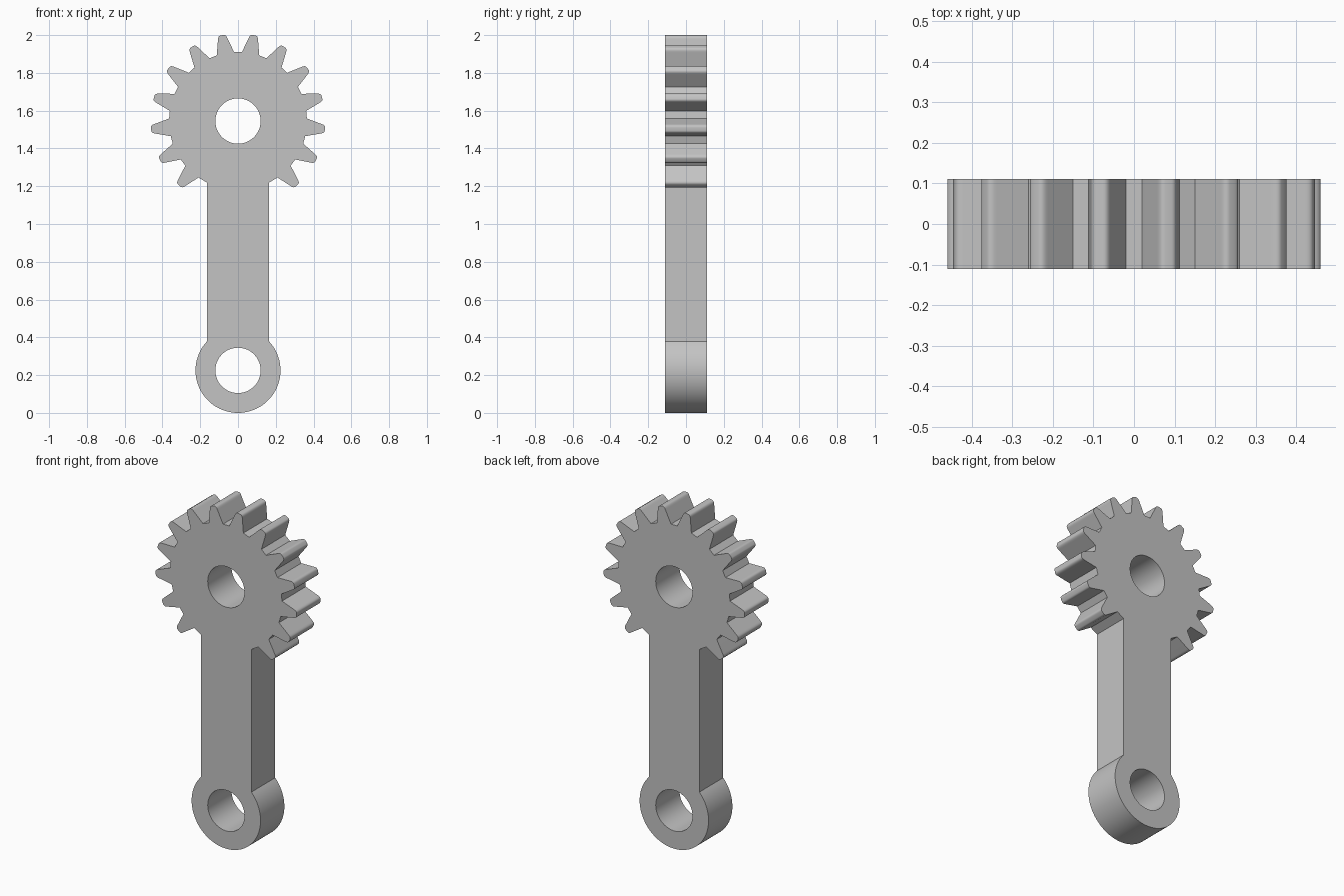
import bpy, bmesh
from math import sin, cos, pi, radians, asin
from mathutils import Vector

cube = bpy.data.objects.get("Cube")
if cube:
    bpy.data.objects.remove(cube, do_unlink=True)

DEPTH = 0.222
GEAR_Z, EYE_Z = 1.545, 0.225
ROOT_R, TIP_R = 0.365, 0.462
EYE_R, HOLE_R, ARM_HALF = 0.225, 0.12, 0.165
TEETH = 17
PITCH = 2 * pi / TEETH


def polar(r, a, z):
    """Point at angle a, measured clockwise from straight up."""
    return Vector((r * sin(a), 0, z + r * cos(a)))


def tooth(a):
    """Outline of one tooth with straight flanks and a rounded tip."""
    out, side = Vector((sin(a), 0, cos(a))), Vector((cos(a), 0, -sin(a)))
    flank, corner, crown = (0.025, 0.443), (0.021, TIP_R), (0.008, TIP_R)
    half = []
    for i in range(6):
        t = i / 5
        half.append([(1 - t) ** 2 * p + 2 * t * (1 - t) * q + t * t * s
                     for p, q, s in zip(flank, corner, crown)])
    centre = Vector((0, 0, GEAR_Z))
    tip = [centre + out * r - side * w for w, r in half]
    tip += [centre + out * r + side * w for w, r in reversed(half)]
    root = radians(7.4)
    return [polar(ROOT_R, a - root, GEAR_Z)] + tip + [polar(ROOT_R, a + root, GEAR_Z)]


# Right half of the outline: teeth, arm edge, then eye arc down to the bottom
half = []
for i in range(7):
    half += tooth((i + 0.5) * PITCH)
half.append(polar(ROOT_R, pi - asin(ARM_HALF / ROOT_R), GEAR_Z))
start = asin(ARM_HALF / EYE_R)
half += [polar(EYE_R, start + (pi - start) * i / 32, EYE_Z) for i in range(33)]
mirrored = [Vector((-p.x, 0, p.z)) for p in reversed(half[:-1])]


def circle(z):
    return [polar(HOLE_R, 2 * pi * i / 48, z) for i in range(48)]


# Fill the outline around both bores and give it thickness
bm = bmesh.new()
for loop in (half + mirrored, circle(GEAR_Z), circle(EYE_Z)):
    verts = [bm.verts.new(p + Vector((0, -DEPTH / 2, 0))) for p in loop]
    for i, v in enumerate(verts):
        bm.edges.new((v, verts[i - 1]))
bmesh.ops.triangle_fill(bm, edges=bm.edges[:], use_beauty=True, normal=(0, -1, 0))
grown = bmesh.ops.extrude_face_region(bm, geom=bm.faces[:], use_keep_orig=True)["geom"]
bmesh.ops.translate(bm, vec=(0, DEPTH, 0),
                    verts=[g for g in grown if isinstance(g, bmesh.types.BMVert)])
bmesh.ops.recalc_face_normals(bm, faces=bm.faces[:])

mesh = bpy.data.meshes.new("gear_lever")
bm.to_mesh(mesh)
bm.free()
lever = bpy.data.objects.new("gear_lever", mesh)
bpy.context.collection.objects.link(lever)

# Plain grey metal
grey = bpy.data.materials.new("grey")
grey.use_nodes = True
color = (0.55, 0.55, 0.55, 1)
grey.diffuse_color = color
grey.node_tree.nodes["Principled BSDF"].inputs["Base Color"].default_value = color
mesh.materials.append(grey)

bpy.ops.object.select_all(action="DESELECT")
lever.select_set(True)
bpy.context.view_layer.objects.active = lever
bpy.ops.object.shade_smooth_by_angle(angle=radians(30))
